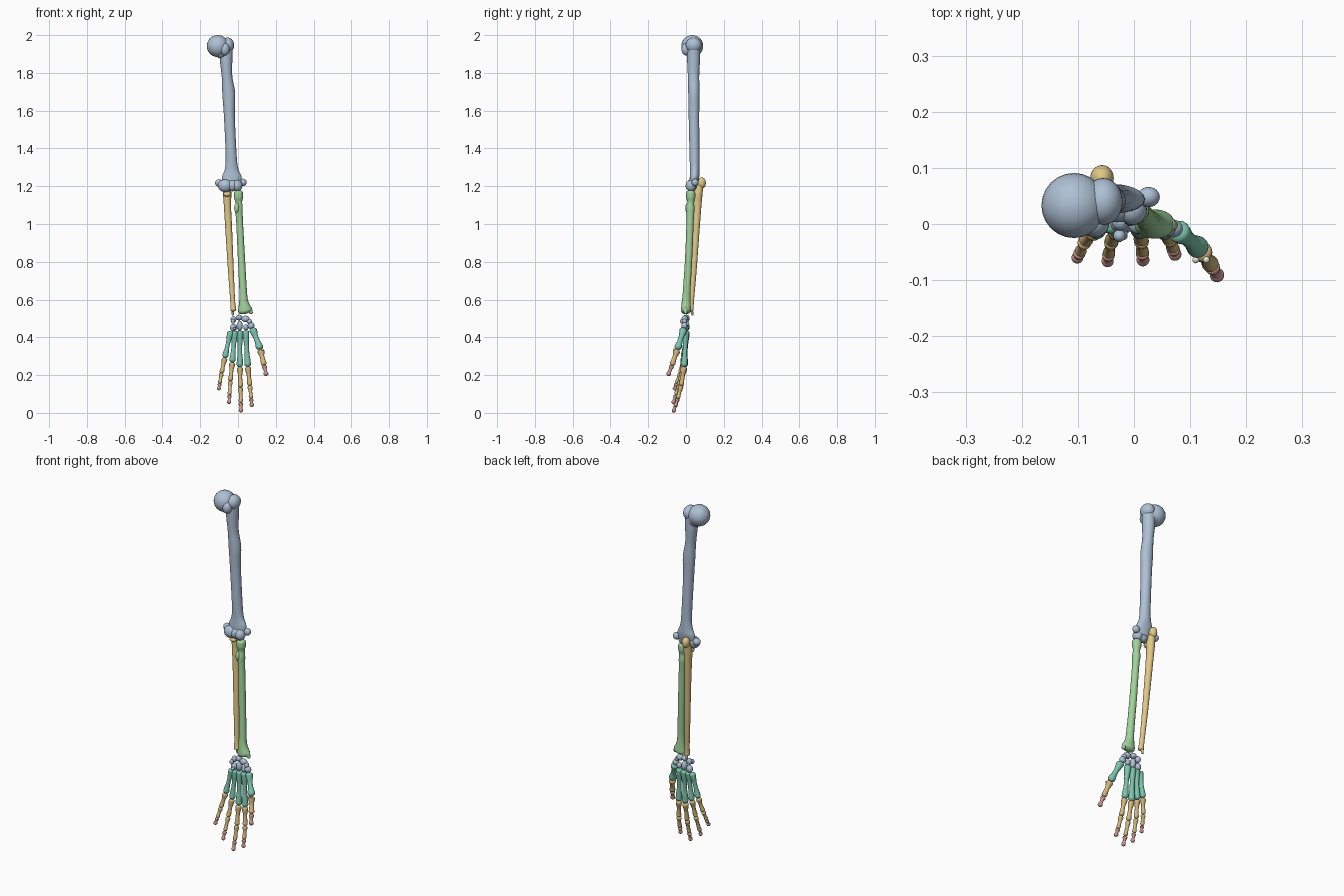
import bpy, bmesh, math
from mathutils import Vector, Matrix

COL = {"blue": (0.42, 0.53, 0.66, 1), "gold": (0.76, 0.58, 0.25, 1),
       "green": (0.36, 0.65, 0.33, 1), "teal": (0.20, 0.56, 0.42, 1),
       "ochre": (0.66, 0.48, 0.20, 1), "red": (0.60, 0.31, 0.27, 1),
       "cream": (0.82, 0.77, 0.60, 1)}
MATS = {}
for key, c in COL.items():
    MATS[key] = bpy.data.materials.new(key)
    MATS[key].diffuse_color = c


def finish(bm, name, color):
    bmesh.ops.recalc_face_normals(bm, faces=bm.faces)
    for f in bm.faces:
        f.smooth = True
    me = bpy.data.meshes.new(name)
    bm.to_mesh(me)
    bm.free()
    me.materials.append(MATS[color])
    bpy.context.collection.objects.link(bpy.data.objects.new(name, me))


def ball(bm, c, r):
    """Ellipsoid added to a bone; r is a number or three half sizes."""
    r = (r, r, r) if isinstance(r, (int, float)) else r
    m = Matrix.Translation(c) @ Matrix.Diagonal((*r, 1))
    bmesh.ops.create_uvsphere(bm, u_segments=24, v_segments=14, radius=1, matrix=m)


def tube(bm, pts, side=(1, 0, 0), n=20, steps=5):
    """Smooth shaft through (x, y, z, ru, rv) stations with domed ends."""
    P = [Vector(p) if len(p) == 5 else Vector((*p, p[3])) for p in pts]
    st = []
    for i in range(len(P) - 1):
        a, b, c, d = P[max(i - 1, 0)], P[i], P[i + 1], P[min(i + 2, len(P) - 1)]
        for k in range(steps):
            t = k / steps
            st.append(0.5 * (2 * b + (c - a) * t + (2 * a - 5 * b + 4 * c - d) * t * t
                             + (3 * b - a - 3 * c + d) * t ** 3))
    st.append(P[-1])
    pos = [Vector(s[:3]) for s in st]
    rings = []
    for i, s in enumerate(st):
        tan = (pos[min(i + 1, len(st) - 1)] - pos[max(i - 1, 0)]).normalized()
        u = Vector(side)
        u = (u - tan * u.dot(tan)).normalized()
        rings.append((pos[i], tan, u, tan.cross(u), s[3], s[4]))

    def dome(ring, sign):
        p, t, u, v, a, b = ring
        return [(p + t * sign * min(a, b) * 0.6 * math.sin(q), t, u, v,
                 a * math.cos(q), b * math.cos(q)) for q in (0.4, 0.8, 1.2, 1.5)]
    rings = dome(rings[0], -1)[::-1] + rings + dome(rings[-1], 1)
    loops = [[bm.verts.new(p + u * a * math.cos(j * math.tau / n) + v * b * math.sin(j * math.tau / n))
              for j in range(n)] for p, t, u, v, a, b in rings]
    for A, B in zip(loops, loops[1:]):
        for j in range(n):
            bm.faces.new((A[j], A[(j + 1) % n], B[(j + 1) % n], B[j]))
    bm.faces.new(loops[0])
    bm.faces.new(loops[-1])


def bone(name, color, tubes=(), balls=()):
    bm = bmesh.new()
    for t in tubes:
        tube(bm, t)
    for c, r in balls:
        ball(bm, c, r)
    finish(bm, name, color)


# Upper arm bone: shaft, head, tubercles, condyles
bone("humerus", "blue",
     [[(-0.062, 0.04, 1.94, 0.034, 0.034), (-0.063, 0.04, 1.87, 0.033, 0.034),
       (-0.058, 0.04, 1.78, 0.028, 0.03), (-0.049, 0.042, 1.69, 0.034, 0.03),
       (-0.046, 0.042, 1.58, 0.029, 0.028), (-0.036, 0.045, 1.36, 0.029, 0.026),
       (-0.034, 0.046, 1.29, 0.036, 0.025), (-0.033, 0.045, 1.25, 0.052, 0.025),
       (-0.034, 0.04, 1.21, 0.05, 0.022)]],
     [((-0.107, 0.033, 1.942), 0.058), ((-0.055, 0.04, 1.947), (0.035, 0.042, 0.04)),
      ((-0.07, 0.002, 1.925), (0.026, 0.026, 0.033)), ((-0.085, 0.036, 1.92), (0.045, 0.042, 0.045)),
      ((-0.1, 0.045, 1.217), (0.021, 0.02, 0.02)), ((0.026, 0.048, 1.22), (0.02, 0.018, 0.02)),
      ((-0.068, 0.03, 1.203), (0.038, 0.03, 0.034)), ((-0.03, 0.03, 1.203), (0.034, 0.027, 0.03)),
      ((-0.003, 0.026, 1.203), (0.026, 0.028, 0.03))])

# Forearm bones
bone("ulna", "gold",
     [[(-0.057, 0.073, 1.2, 0.018, 0.019), (-0.057, 0.063, 1.155, 0.022, 0.024),
       (-0.056, 0.06, 1.1, 0.019, 0.022), (-0.049, 0.054, 0.97, 0.018, 0.018),
       (-0.037, 0.04, 0.74, 0.015, 0.015), (-0.028, 0.029, 0.59, 0.013, 0.013),
       (-0.025, 0.025, 0.547, 0.016, 0.016)],
      [(-0.027, 0.03, 0.55, 0.008), (-0.028, 0.034, 0.518, 0.005)]],
     [((-0.057, 0.082, 1.217), (0.021, 0.023, 0.03)), ((-0.057, 0.038, 1.158), (0.02, 0.017, 0.014))])
bone("radius", "green",
     [[(0.003, 0.025, 1.165, 0.024, 0.024), (0.003, 0.025, 1.14, 0.024, 0.024),
       (0.004, 0.025, 1.115, 0.018, 0.018), (0.004, 0.023, 1.08, 0.021, 0.022),
       (0.008, 0.022, 1.02, 0.018, 0.019), (0.018, 0.014, 0.82, 0.019, 0.019),
       (0.027, 0.004, 0.65, 0.02, 0.02), (0.03, 0.001, 0.59, 0.024, 0.023),
       (0.036, 0, 0.55, 0.036, 0.026), (0.038, 0, 0.54, 0.036, 0.026)],
      [(0.06, -0.001, 0.55, 0.015), (0.07, -0.002, 0.529, 0.009)]],
     [((-0.006, 0.012, 1.085), (0.014, 0.016, 0.028))])

# Wrist bones: centre and half sizes
CARPALS = {
    "scaphoid": ((0.04, -0.006, 0.498), (0.022, 0.017, 0.017)),
    "lunate": ((0.006, 0.001, 0.505), (0.017, 0.018, 0.015)),
    "triquetral": ((-0.024, 0.003, 0.494), (0.015, 0.015, 0.018)),
    "pisiform": ((-0.026, -0.021, 0.485), (0.011, 0.011, 0.013)),
    "trapezium": ((0.069, -0.008, 0.462), (0.018, 0.016, 0.018)),
    "trapezoid": ((0.042, -0.001, 0.453), (0.014, 0.016, 0.016)),
    "capitate": ((0.009, 0, 0.461), (0.016, 0.018, 0.027)),
    "hamate": ((-0.024, 0.001, 0.451), (0.018, 0.017, 0.021)),
}
for name, (c, r) in CARPALS.items():
    bone(name, "blue", balls=[(c, r)])
bone("scaphoid_tubercle", "blue", balls=[((0.06, -0.008, 0.484), 0.014)])
bone("hamate_hook", "blue", [[(-0.02, -0.005, 0.45, 0.008), (-0.019, -0.024, 0.446, 0.007)]])

# Fingers: joints from knuckle base to tip, and a thickness factor
FINGERS = {
    "thumb": ([(0.078, -0.012, 0.443), (0.118, -0.045, 0.338), (0.138, -0.074, 0.253),
               (0.148, -0.091, 0.208)], 1.12),
    "index": ([(0.041, 0, 0.432), (0.052, -0.01, 0.247), (0.063, -0.025, 0.146),
               (0.069, -0.043, 0.077), (0.073, -0.054, 0.043)], 1.0),
    "middle": ([(0.01, 0.002, 0.43), (0.01, -0.008, 0.246), (0.013, -0.028, 0.137),
                (0.015, -0.05, 0.056), (0.016, -0.064, 0.013)], 1.0),
    "ring": ([(-0.016, 0.001, 0.43), (-0.03, -0.01, 0.27), (-0.04, -0.03, 0.171),
              (-0.045, -0.053, 0.097), (-0.047, -0.066, 0.058)], 0.95),
    "little": ([(-0.04, 0, 0.428), (-0.069, -0.012, 0.294), (-0.087, -0.03, 0.212),
                (-0.096, -0.05, 0.158), (-0.101, -0.06, 0.13)], 0.92),
}
for name, (joints, k) in FINGERS.items():
    J = [Vector(j) for j in joints]
    last = len(J) - 2
    for i in range(last + 1):
        a, b = J[i], J[i + 1]
        d = (b - a).normalized()
        base, mid, head = [(0.018, 0.0125, 0.0175), (0.0165, 0.011, 0.0135),
                           (0.0135, 0.0095, 0.0115)][min(i, 2)]
        if i == last:
            base, mid, head = 0.012, 0.008, 0.0115
        a = a + d * base * k * (0.3 if i == 0 else 0.75)
        b = b if i == last else b - d * head * k * 0.75
        shape = [(0, base), (0.13, base * 0.93), (0.4, mid), (0.68, mid), (0.9, head * 0.93), (1, head * 0.95)]
        bm = bmesh.new()
        tube(bm, [(*a.lerp(b, t), r * k) for t, r in shape], n=16, steps=4)
        ball(bm, b, head * k)
        part = "metacarpal" if i == 0 else ("tip" if i == last else "phalanx_%d" % i)
        finish(bm, name + "_" + part, "teal" if i == 0 else ("red" if i == last else "ochre"))

# Small thumb sesamoids
for i, x in enumerate((0.11, 0.129)):
    bone("sesamoid_%d" % (i + 1), "cream", balls=[((x, -0.064, 0.335), 0.006)])
